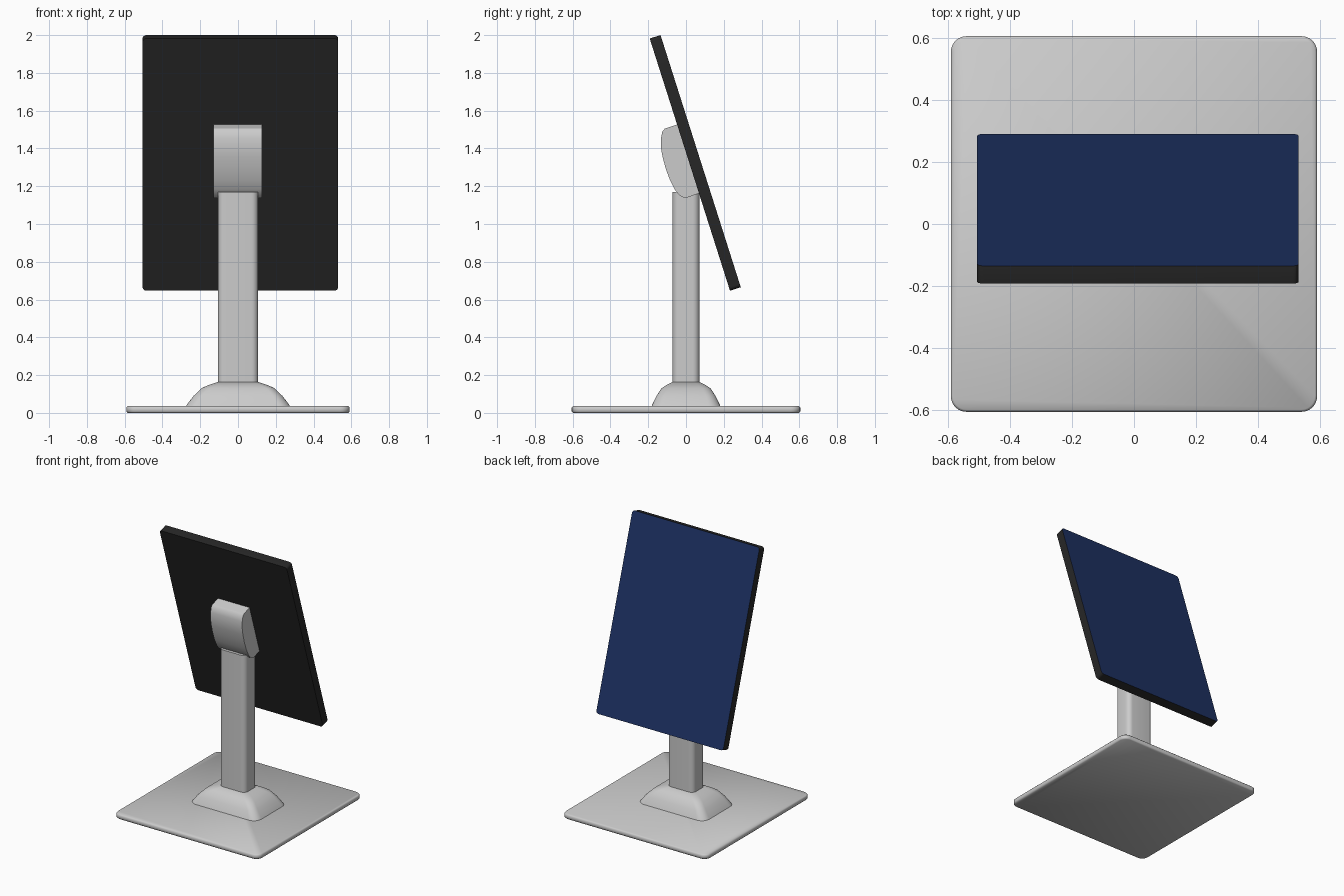
import bpy, bmesh, math
from mathutils import Matrix

if "Cube" in bpy.data.objects:
    bpy.data.objects.remove(bpy.data.objects["Cube"])


def material(name, color):
    m = bpy.data.materials.new(name)
    m.diffuse_color = (*color, 1)
    m.use_nodes = True
    m.node_tree.nodes["Principled BSDF"].inputs["Base Color"].default_value = m.diffuse_color
    return m


def finish(bm, name, mats=(), angle=30):
    bmesh.ops.recalc_face_normals(bm, faces=bm.faces)
    me = bpy.data.meshes.new(name)
    bm.to_mesh(me)
    bm.free()
    for m in mats:
        me.materials.append(m)
    ob = bpy.data.objects.new(name, me)
    bpy.context.collection.objects.link(ob)
    bpy.ops.object.select_all(action='DESELECT')
    ob.select_set(True)
    bpy.context.view_layer.objects.active = ob
    bpy.ops.object.shade_smooth_by_angle(angle=math.radians(angle))
    return ob


def rounded_rect(hx, hy, r, n=6):
    pts = []
    for i, (sx, sy) in enumerate([(1, 1), (-1, 1), (-1, -1), (1, -1)]):
        for k in range(n + 1):
            a = math.pi / 2 * (i + k / n)
            pts.append((sx * (hx - r) + r * math.cos(a), sy * (hy - r) + r * math.sin(a)))
    return pts


def loft(levels):
    """Stack rounded rectangles given as (half x, half y, corner radius, z)."""
    bm = bmesh.new()
    rings = [[bm.verts.new((x, y, z)) for x, y in rounded_rect(hx, hy, r)]
             for hx, hy, r, z in levels]
    for lo, hi in zip(rings, rings[1:]):
        for i in range(len(lo)):
            j = (i + 1) % len(lo)
            bm.faces.new((lo[i], lo[j], hi[j], hi[i]))
    bm.faces.new(rings[0])
    top = bm.faces.new(rings[-1])
    return bm, top


black = material("black_plastic", (0.02, 0.02, 0.02))
navy = material("navy_glass", (0.012, 0.03, 0.12))

# Base plate with softened rims
bm, _ = loft([(0.583, 0.598, 0.045, 0), (0.59, 0.605, 0.05, 0.007),
              (0.59, 0.605, 0.05, 0.029), (0.583, 0.598, 0.045, 0.036)])
finish(bm, "base_plate", angle=50)

# Flared foot of the column
bm, _ = loft([(0.278, 0.184, 0.06, 0.03), (0.27, 0.178, 0.06, 0.045),
              (0.235, 0.156, 0.05, 0.09), (0.195, 0.13, 0.045, 0.13),
              (0.155, 0.103, 0.04, 0.148), (0.108, 0.072, 0.03, 0.163)])
finish(bm, "column_foot", angle=25)

# Column
bm, _ = loft([(0.107, 0.071, 0.035, 0.15), (0.107, 0.071, 0.035, 1.17)])
finish(bm, "column")

# Tilt head: curved side profile (y, z) swept across x
profile = [(-0.035, 1.53), (-0.075, 1.517), (-0.112, 1.505), (-0.125, 1.49), (-0.132, 1.455),
           (-0.132, 1.40), (-0.124, 1.355), (-0.108, 1.295), (-0.086, 1.235),
           (-0.06, 1.183), (-0.035, 1.152), (-0.015, 1.141), (0.0, 1.138), (0.072, 1.163)]
bm = bmesh.new()
side = bm.faces.new([bm.verts.new((-0.131, y, z)) for y, z in profile])
ext = bmesh.ops.extrude_face_region(bm, geom=[side])
bmesh.ops.translate(bm, vec=(0.258, 0, 0),
                    verts=[v for v in ext["geom"] if isinstance(v, bmesh.types.BMVert)])
finish(bm, "tilt_head")

# Display panel: slab with an inset glass face, tilted back
bm, glass = loft([(0.5175, 0.7005, 0.02, -0.03), (0.5175, 0.7005, 0.02, 0.03)])
bmesh.ops.inset_region(bm, faces=[glass], thickness=0.018)
glass.material_index = 1
tilt = math.atan2(0.425, 1.335)
bm.transform(Matrix.Translation((0.0125, 0.049, 1.3235))
             @ Matrix.Rotation(tilt - math.pi / 2, 4, 'X'))
finish(bm, "display_panel", (black, navy))
